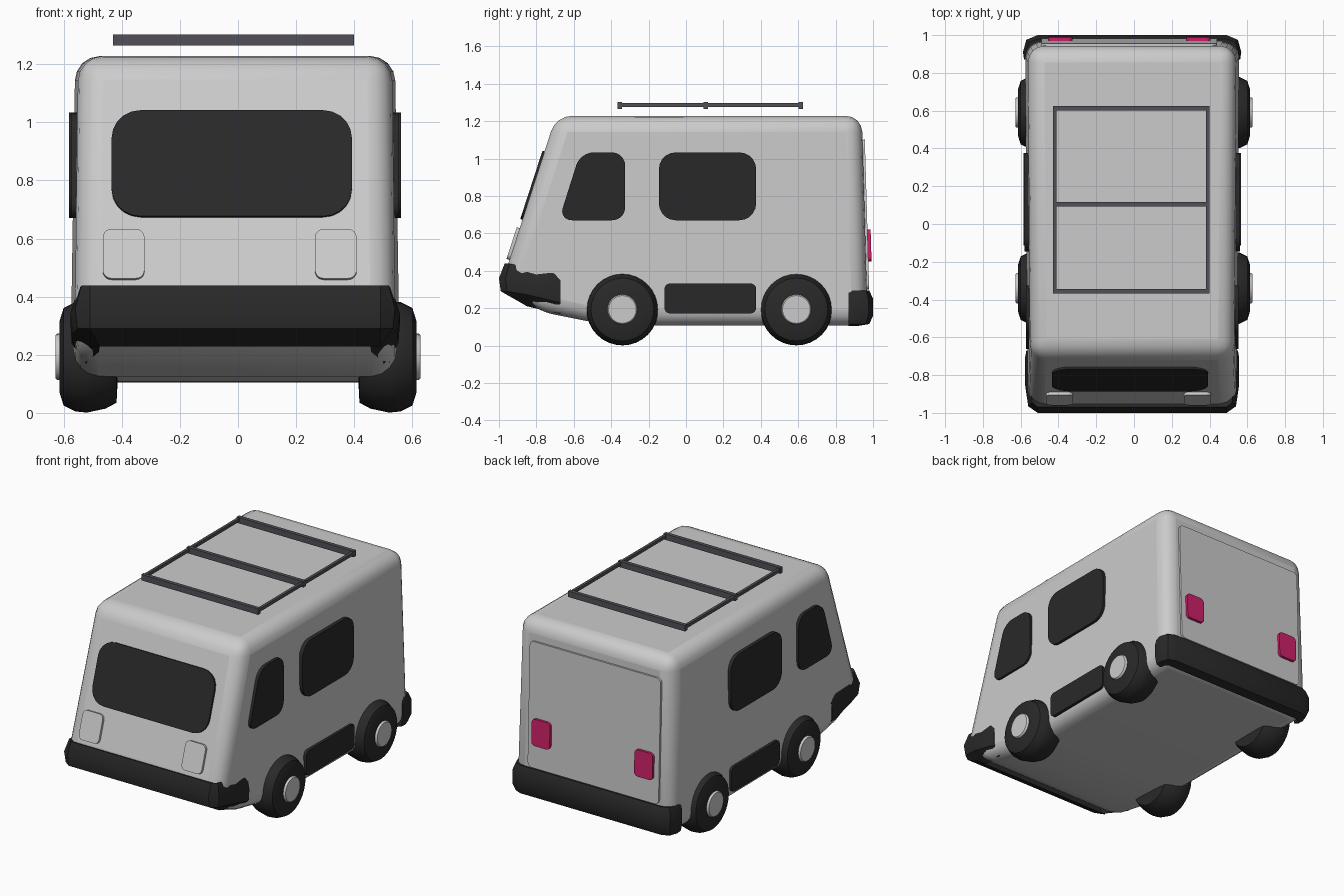
import bpy, bmesh, math
from mathutils import Vector

if "Cube" in bpy.data.objects:
    bpy.data.objects.remove(bpy.data.objects["Cube"])

CX = -0.01          # body centre line


def material(name, r, g, b):
    m = bpy.data.materials.new(name)
    m.diffuse_color = (r, g, b, 1)
    m.use_nodes = True
    m.node_tree.nodes["Principled BSDF"].inputs["Base Color"].default_value = m.diffuse_color
    return m


BLACK = material("dark_trim", 0.022, 0.022, 0.023)
RACK = material("rack_metal", 0.085, 0.08, 0.095)
RED = material("tail_red", 0.62, 0.015, 0.14)


def finish(name, bm, mat=None, angle=40):
    bmesh.ops.recalc_face_normals(bm, faces=bm.faces[:])
    me = bpy.data.meshes.new(name)
    bm.to_mesh(me)
    bm.free()
    ob = bpy.data.objects.new(name, me)
    bpy.context.collection.objects.link(ob)
    if mat:
        me.materials.append(mat)
    bpy.ops.object.select_all(action='DESELECT')
    ob.select_set(True)
    bpy.context.view_layer.objects.active = ob
    bpy.ops.object.shade_smooth_by_angle(angle=math.radians(angle))
    return ob


def loft(name, rings, mat=None, angle=40):
    """Skin closed rings and cap both ends."""
    bm = bmesh.new()
    vs = [[bm.verts.new(p) for p in ring] for ring in rings]
    n = len(rings[0])
    for a, b in zip(vs, vs[1:]):
        for i in range(n):
            j = (i + 1) % n
            bm.faces.new((a[i], a[j], b[j], b[i]))
    bm.faces.new(vs[0])
    bm.faces.new(vs[-1])
    return finish(name, bm, mat, angle)


def plate(name, pts, origin, U, V, N, radius, depth, mat=None):
    """Rounded flat panel: outline in (u, v), extruded along N."""
    O, U, V, N = map(Vector, (origin, U, V, N))
    bm = bmesh.new()
    bm.faces.new([bm.verts.new(O + U * u + V * v) for u, v in pts])
    bmesh.ops.bevel(bm, geom=bm.verts[:], offset=radius, segments=5,
                    profile=0.5, affect='VERTICES')
    ext = bmesh.ops.extrude_face_region(bm, geom=bm.faces[:])
    for v in ext['geom']:
        if isinstance(v, bmesh.types.BMVert):
            v.co += N.normalized() * depth
    return finish(name, bm, mat, 30)


def rect(u0, u1, v0, v1):
    return [(u0, v0), (u1, v0), (u1, v1), (u0, v1)]


def box(name, x, y, z, mat):
    return loft(name, [[(a, y[0], z[0]), (a, y[1], z[0]), (a, y[1], z[1]), (a, y[0], z[1])]
                       for a in x], mat, 20)


# Body shell: side profile, rounded on every sharp edge
profile = [(-0.976, 0.36), (-0.80, 0.185), (-0.5, 0.125), (-0.2, 0.108), (0.972, 0.108),
           (0.94, 1.228), (-0.695, 1.228)]


def half(y, z):
    return 0.558 + 0.007 * y - 0.015 * (z - 0.3)


body = loft("body", [[(CX + s * half(y, z), y, z) for y, z in profile] for s in (-1, 1)])
bev = body.modifiers.new("round", 'BEVEL')
bev.width = 0.085
bev.segments = 4
bev.limit_method = 'ANGLE'
bev.angle_limit = math.radians(30)


# Bumpers: section swept round the body corners
def bumper(name, path, section, drop):
    full = [(-x, y, -nx, ny, t) for x, y, nx, ny, t in reversed(path)] + path
    rings = [[(CX + x - nx * d * (1 - 0.6 * t), y - ny * d * (1 - 0.6 * t), z - drop * t)
              for d, z in section] for x, y, nx, ny, t in full]
    loft(name, rings, BLACK, 35)


bumper("front_bumper",
       [(0.50, -1.0, 0, -1, 0), (0.55, -0.965, 0.7, -0.7, 0), (0.567, -0.85, 1, 0, 0.3),
        (0.567, -0.71, 1, 0, 0.85), (0.56, -0.67, 1, 0, 1)],
       [(0.08, 0.42), (0.03, 0.438), (0, 0.36), (0.01, 0.29), (0.12, 0.228)], 0.06)
bumper("rear_bumper",
       [(0.50, 1.0, 0, 1, 0), (0.56, 0.975, 0.7, 0.7, 0), (0.578, 0.91, 1, 0, 0.5),
        (0.572, 0.87, 1, 0, 0.8)],
       [(0.08, 0.285), (0.02, 0.295), (0, 0.25), (0, 0.16), (0.02, 0.115), (0.08, 0.105)], 0)

# Windscreen and headlights on the sloping nose
SL = 0.325
nose = dict(U=(1, 0, 0), V=(0, SL, 1), N=(0, -1, SL))
y0 = -0.945 - 0.455 * SL          # nose plane at z = 0
plate("windscreen", rect(-0.435, 0.392, 0.67, 1.035), (0, y0 + 0.01, 0),
      radius=0.1, depth=0.022, mat=BLACK, **nose)
for x in (-0.465, 0.265):
    plate("headlight", rect(x, x + 0.143, 0.455, 0.625), (0, y0 + 0.01, 0),
          radius=0.03, depth=0.026, **nose)

# Tailgate panel and tail lights
rear = dict(U=(1, 0, 0), V=(0, -0.029, 1), N=(0, 1, 0.029))
plate("tailgate", rect(-0.49, 0.44, 0.30, 1.10), (0, 0.965, 0), radius=0.03, depth=0.023, **rear)
for x in (-0.455, 0.275):
    plate("tail_light", rect(x, x + 0.13, 0.45, 0.62), (0, 0.975, 0),
          radius=0.025, depth=0.03, mat=RED, **rear)

# Side windows and sills
cab = [(-0.68, 0.67), (-0.325, 0.67), (-0.325, 1.033), (-0.565, 1.033)]
for s in (-1, 1):
    side = dict(U=(0, 1, 0), V=(0, 0, 1), N=(s, 0, 0), mat=BLACK)
    o = (CX + s * 0.535, 0, 0)
    plate("cab_window", cab, o, radius=0.07, depth=0.028, **side)
    plate("side_window", rect(-0.145, 0.375, 0.67, 1.033), o, radius=0.09, depth=0.036, **side)
    plate("side_sill", rect(-0.115, 0.375, 0.172, 0.332), o, radius=0.03, depth=0.041, **side)


# Wheels: turned tyre with a pale hub
def turned(name, prof, s, y, mat=None):
    n = 32
    rings = [[(s * x, y + r * math.cos(i * math.tau / n), 0.193 + r * math.sin(i * math.tau / n))
              for i in range(n)] for x, r in prof]
    loft(name, rings, mat, 45)


tyre = [(0.415, 0.10), (0.418, 0.158), (0.455, 0.178), (0.52, 0.192), (0.56, 0.188),
        (0.6, 0.168), (0.615, 0.12), (0.615, 0.06)]
hub = [(0.58, 0.08), (0.622, 0.08), (0.628, 0.074)]
for s in (-1, 1):
    for y in (-0.34, 0.59):
        turned("tyre", tyre, s, y, BLACK)
        turned("hub", hub, s, y)

# Roof rack
for y in (-0.355, 0.105, 0.613):
    box("rack_crossbar", (-0.43, 0.40), (y - 0.012, y + 0.012), (1.264, 1.302), RACK)
for x in (-0.42, 0.39):
    box("rack_rail", (x - 0.009, x + 0.009), (-0.36, 0.615), (1.276, 1.296), RACK)
